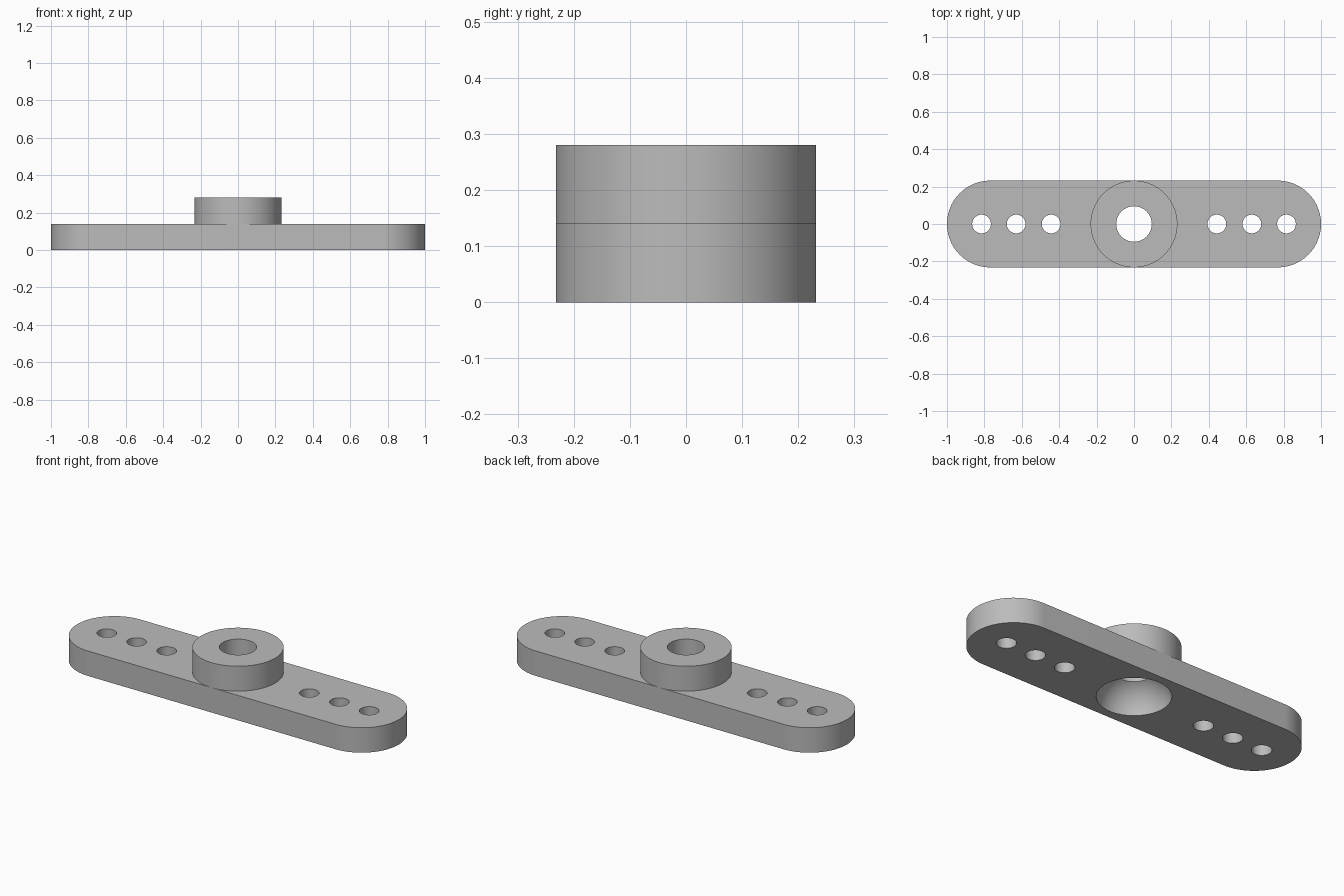
import bpy
import bmesh
from math import pi, sin, cos, atan2, hypot

HALF_LENGTH, HALF_WIDTH = 1.0, 0.232
PLATE_TOP, HUB_TOP = 0.14, 0.28
BORE, RECESS = 0.095, 0.185
SEGMENTS = 96

cube = bpy.data.objects.get("Cube")
if cube:
    bpy.data.objects.remove(cube, do_unlink=True)

grey = bpy.data.materials.new("plain_grey")
grey.use_nodes = True
colour = (0.5, 0.5, 0.5, 1)
grey.diffuse_color = colour
grey.node_tree.nodes["Principled BSDF"].inputs["Base Color"].default_value = colour


def make_object(name, bm):
    bmesh.ops.recalc_face_normals(bm, faces=bm.faces[:])
    mesh = bpy.data.meshes.new(name)
    bm.to_mesh(mesh)
    bm.free()
    mesh.materials.append(grey)
    obj = bpy.data.objects.new(name, mesh)
    bpy.context.collection.objects.link(obj)
    return obj


def lathe(name, profile, closed=False, x=0):
    """Spin a (radius, z) profile about the vertical axis."""
    bm = bmesh.new()
    verts = [bm.verts.new((r, 0, z)) for r, z in profile]
    edges = [bm.edges.new(pair) for pair in zip(verts, verts[1:])]
    if closed:
        edges.append(bm.edges.new((verts[-1], verts[0])))
    bmesh.ops.spin(bm, geom=verts + edges, axis=(0, 0, 1), cent=(0, 0, 0),
                   angle=2 * pi, steps=SEGMENTS, use_merge=True)
    bmesh.ops.remove_doubles(bm, verts=bm.verts[:], dist=1e-5)
    obj = make_object(name, bm)
    obj.location.x = x
    return obj


def smooth(obj):
    bpy.ops.object.select_all(action="DESELECT")
    obj.select_set(True)
    bpy.context.view_layer.objects.active = obj
    bpy.ops.object.shade_smooth_by_angle(angle=pi / 6)


# Arm: a round-ended bar
bm = bmesh.new()
outline = []
for side in (1, -1):
    for i in range(SEGMENTS // 2 + 1):
        a = -pi / 2 + pi * i / (SEGMENTS // 2)
        outline.append(bm.verts.new((
            side * (HALF_LENGTH - HALF_WIDTH + HALF_WIDTH * cos(a)),
            side * HALF_WIDTH * sin(a), 0)))
base = bm.faces.new(outline)
top = bmesh.ops.extrude_face_region(bm, geom=[base], use_keep_orig=True)
bmesh.ops.translate(bm, vec=(0, 0, PLATE_TOP),
                    verts=[v for v in top["geom"] if isinstance(v, bmesh.types.BMVert)])
arm = make_object("arm", bm)

# Screw holes, three on each side
cutters = [lathe("screw_hole_cutter",
                 [(0, -0.1), (0.05, -0.1), (0.05, 0.3), (0, 0.3)], x=side * x)
           for side in (1, -1) for x in (0.443, 0.63, 0.815)]

# Domed recess underneath, narrowing to the bore
drop = (BORE**2 + PLATE_TOP**2 - RECESS**2) / (2 * PLATE_TOP)
radius = hypot(RECESS, drop)
start, end = atan2(-drop, RECESS), atan2(PLATE_TOP - drop, BORE)
dome = [(radius * cos(start + (end - start) * i / 16),
         drop + radius * sin(start + (end - start) * i / 16)) for i in range(17)]
cutters.append(lathe("recess_cutter",
                     [(0, -0.1), (RECESS, -0.1)] + dome + [(BORE, 0.3), (0, 0.3)]))

for cutter in cutters:
    cutter.hide_render = True
    cut = arm.modifiers.new("hole", "BOOLEAN")
    cut.operation, cut.solver, cut.object = "DIFFERENCE", "EXACT", cutter
bpy.context.view_layer.objects.active = arm
for name in [m.name for m in arm.modifiers]:
    bpy.ops.object.modifier_apply(modifier=arm.modifiers[0].name)
for cutter in cutters:
    bpy.data.objects.remove(cutter, do_unlink=True)
smooth(arm)

# Hub: a collar on the arm, open where it meets the arm
hub = lathe("hub", [(HALF_WIDTH, PLATE_TOP), (HALF_WIDTH, HUB_TOP),
                    (BORE, HUB_TOP), (BORE, PLATE_TOP)])
smooth(hub)
